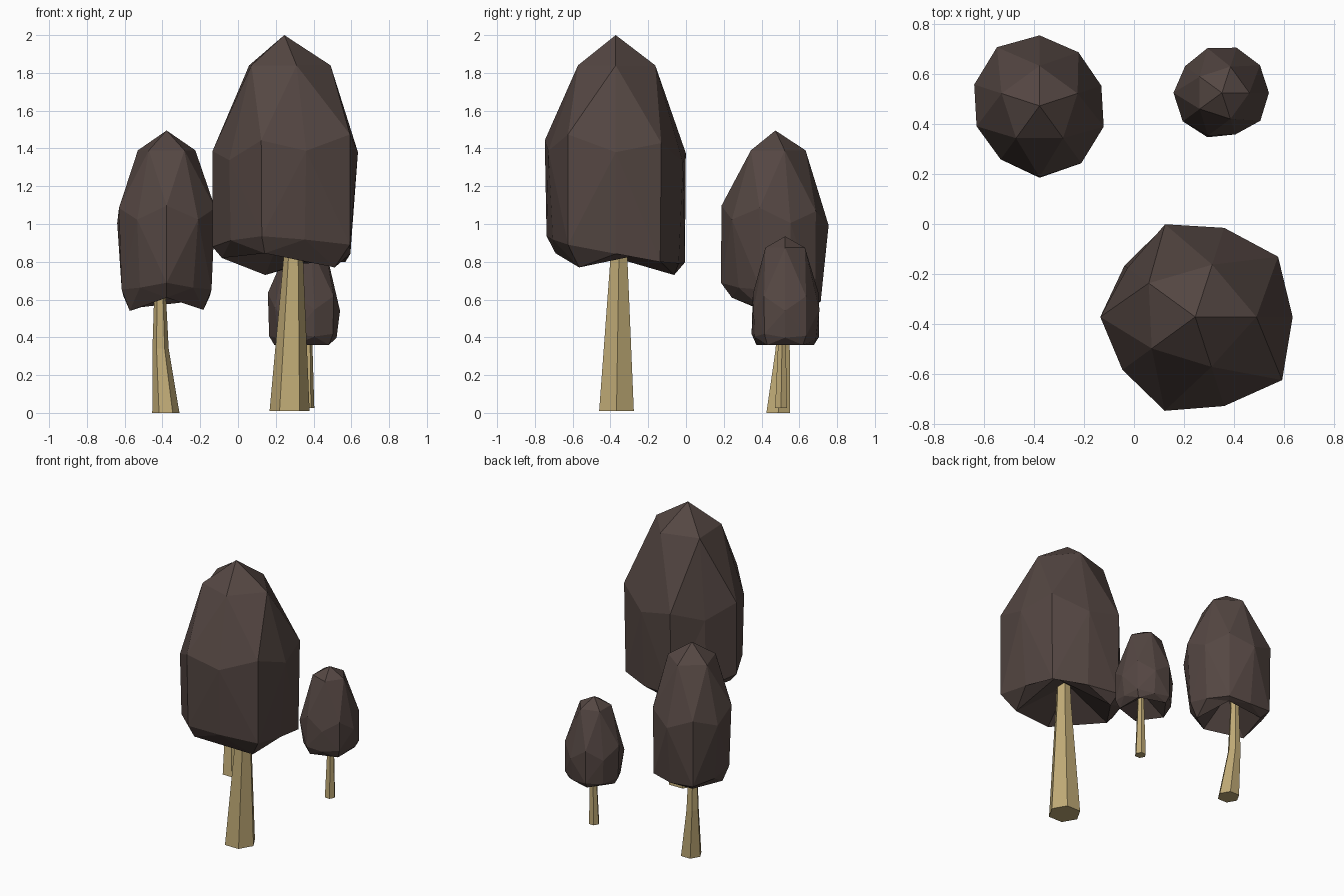
import bpy, bmesh, math

if "Cube" in bpy.data.objects:
    bpy.data.objects.remove(bpy.data.objects["Cube"])


def material(name, rgb):
    m = bpy.data.materials.new(name)
    m.diffuse_color = (*rgb, 1)
    m.use_nodes = True
    m.node_tree.nodes["Principled BSDF"].inputs["Base Color"].default_value = m.diffuse_color
    return m


LEAF = material("dark_brown_foliage", (0.089, 0.062, 0.055))
WOOD = material("pale_tan_wood", (0.52, 0.40, 0.18))

# Crown layout on a unit sphere: (height, angle offset) of its six five-point rings
SPHERE = ((0.795, 0), (0.447, 36), (0.188, 0), (-0.188, 36), (-0.447, 0), (-0.795, 36))


def finish(bm, name, mat):
    bmesh.ops.recalc_face_normals(bm, faces=bm.faces)
    me = bpy.data.meshes.new(name)
    bm.to_mesh(me)
    bm.free()
    me.materials.append(mat)
    ob = bpy.data.objects.new(name, me)
    bpy.context.collection.objects.link(ob)


def pick(value, k):
    return value[k] if isinstance(value, (list, tuple)) else value


def crown(name, centre, turn, top, pole, rings, upper_tilt, lower_tilt):
    """60-sided ball (hull of 32 points) reshaped ring by ring; the bottom is dented in."""
    bm = bmesh.new()
    cx, cy = centre
    moves = [(bm.verts.new((0, 0, 1)), (cx, cy, top)),
             (bm.verts.new((0, 0, -1)), (cx, cy, pole))]
    for i, ((h, off), (rad, hgt)) in enumerate(zip(SPHERE, rings)):
        tx, ty = ((0, 0), upper_tilt, upper_tilt, lower_tilt, lower_tilt, (0, 0))[i]
        s = math.sqrt(1 - h * h)
        for k in range(5):
            a = math.radians(turn + off + 72 * k)
            c, d, r = math.cos(a), math.sin(a), pick(rad, k)
            moves.append((bm.verts.new((s * c, s * d, h)),
                          (cx + r * c, cy + r * d, pick(hgt, k) + (tx * c + ty * d) * r)))
    bmesh.ops.convex_hull(bm, input=bm.verts[:])
    for v, co in moves:
        v.co = co
    finish(bm, name, LEAF)


def trunk(name, path):
    """Six-sided tapering trunk through (x, y, z, radius) stations."""
    bm = bmesh.new()
    loops = [[bm.verts.new((x + r * math.cos(k * math.pi / 3),
                            y + r * math.sin(k * math.pi / 3), z)) for k in range(6)]
             for x, y, z, r in path]
    for a, b in zip(loops, loops[1:]):
        for k in range(6):
            j = (k + 1) % 6
            bm.faces.new((a[k], a[j], b[j], b[k]))
    bm.faces.new(loops[0][::-1])
    bm.faces.new(loops[-1])
    finish(bm, name, WOOD)


# Large tree at the front
crown("large_crown", (0.245, -0.372), 0, 2.0, 0.98,
      [([0.245, 0.22, 0.23, 0.215, 0.21], 1.84),
       ([0.41, 0.39, 0.38, 0.395, 0.43], 1.42),
       ([0.39, 0.375, 0.335, 0.36, 0.375], 1.345),
       ([0.40, 0.385, 0.38, 0.385, 0.43], 0.86),
       (0.35, 0.86),
       ([0.32, 0.325, 0.33, 0.335, 0.33], [0.85, 0.73, 0.82, 0.845, 0.77])],
      (0.09, -0.09), (-0.05, -0.19))
trunk("large_trunk", [(0.273, -0.368, 0.01, 0.106), (0.293, -0.355, 0.83, 0.051),
                      (0.293, -0.355, 1.05, 0.045)])

# Medium tree at the back left
crown("medium_crown", (-0.378, 0.473), 18, 1.495, 0.75,
      [(0.16, 1.39),
       ([0.265, 0.29, 0.265, 0.285, 0.27], 1.08),
       ([0.26, 0.282, 0.275, 0.265, 0.284], 1.01),
       ([0.26, 0.285, 0.25, 0.288, 0.25], 0.64),
       (0.24, 0.63),
       ([0.22, 0.225, 0.205, 0.23, 0.205], [0.59, 0.56, 0.54, 0.61, 0.545])],
      (0, -0.06), (0, -0.17))
trunk("medium_trunk", [(-0.382, 0.488, 0.0, 0.072), (-0.41, 0.512, 0.34, 0.043),
                       (-0.413, 0.512, 0.65, 0.03), (-0.41, 0.505, 0.85, 0.026)])

# Small tree at the back right
crown("small_crown", (0.352, 0.525), 0, 0.935, 0.46,
      [(0.11, 0.875),
       ([0.188, 0.188, 0.194, 0.18, 0.19], 0.625),
       ([0.188, 0.19, 0.182, 0.194, 0.175], 0.55),
       (0.187, 0.41),
       (0.17, 0.395),
       (0.16, 0.36)],
      (-0.05, 0), (0.02, -0.05))
trunk("small_trunk", [(0.368, 0.503, 0.025, 0.036), (0.37, 0.508, 0.36, 0.024),
                      (0.37, 0.51, 0.5, 0.02)])
